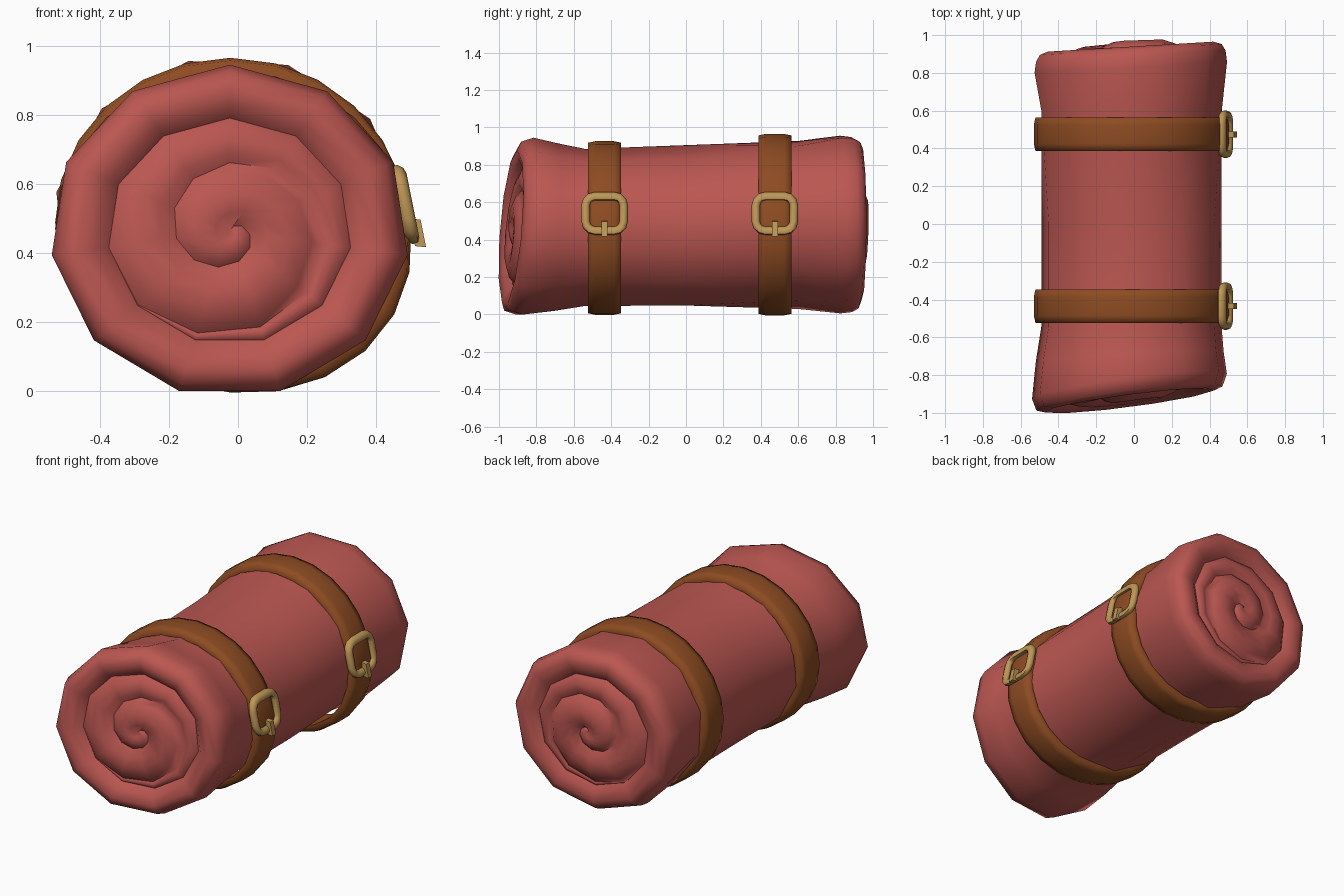
import bpy, bmesh, math
from mathutils import Vector

cube = bpy.data.objects.get("Cube")
if cube:
    bpy.data.objects.remove(cube)


def material(name, rgb):
    m = bpy.data.materials.new(name)
    m.use_nodes = True
    m.diffuse_color = (*rgb, 1)
    bsdf = next(n for n in m.node_tree.nodes if n.type == 'BSDF_PRINCIPLED')
    bsdf.inputs["Base Color"].default_value = (*rgb, 1)
    bsdf.inputs["Roughness"].default_value = 0.8
    return m


CLOTH = material("red cloth", (0.50, 0.095, 0.083))
LEATHER = material("brown leather", (0.27, 0.072, 0.016))
BRASS = material("brass", (0.52, 0.31, 0.095))


def finish(bm, name, mat, angle):
    bmesh.ops.remove_doubles(bm, verts=bm.verts, dist=0.0005)
    bmesh.ops.recalc_face_normals(bm, faces=bm.faces)
    me = bpy.data.meshes.new(name)
    bm.to_mesh(me)
    bm.free()
    me.materials.append(mat)
    ob = bpy.data.objects.new(name, me)
    bpy.context.collection.objects.link(ob)
    bpy.ops.object.select_all(action='DESELECT')
    ob.select_set(True)
    bpy.context.view_layer.objects.active = ob
    bpy.ops.object.shade_smooth_by_angle(angle=math.radians(angle))


def skin(bm, rows, closed_rows=False, closed_cols=False):
    """Quads between neighbouring rows of points."""
    vs = [[bm.verts.new(p) for p in row] for row in rows]
    n, m = len(vs), len(vs[0])
    for i in range(n if closed_rows else n - 1):
        for j in range(m if closed_cols else m - 1):
            a, b = vs[i], vs[(i + 1) % n]
            k = (j + 1) % m
            bm.faces.new((a[j], a[k], b[k], b[j]))


# Rolled blanket: one faceted loft with a coiled relief inside each end rim
SIDES = 11
TURNS = 1.65
CORE = 0.68


def ring_point(i, y, left, right, low, high, r=1.0):
    """Point on a section given by its left, right, bottom and top limits."""
    twist = math.radians(14) * min(1, max(0, y / 0.8))
    a = math.pi / 2 - math.tau * i / SIDES + twist
    x = (left + right) / 2 + r * (right - left) / 2 * math.cos(a)
    z = (low + high) / 2 + r * (high - low) / 2 * math.sin(a)
    if y < -0.6:                       # front end is cut at a slant
        y += min(1, (-0.6 - y) / 0.25) * (0.13 * x + 0.08 * (z - 0.47))
    elif y > 0.6:                      # back end leans the other way
        y += min(1, (y - 0.6) / 0.25) * 0.06 * x
    return Vector((x, y, z))


def end_cap(bm, base, centre, limits):
    """Spiral strip of cloth whose folds bulge outward between grooves."""
    out = math.copysign(1, base)
    fold = [(0, 0), (0.25, 0.03), (0.55, 0.042), (0.85, 0.025), (1, 0)]
    rows = []
    for t in range(-SIDES, math.ceil(SIDES * TURNS) + 1):
        r0 = min(1, max(0, t / SIDES / TURNS))
        r1 = min(1, max(0, (t / SIDES + 1) / TURNS))
        row = []
        for s, h in fold:
            r = r0 + (r1 - r0) * s
            y = base + (centre - base) * (1 - r) + out * h * (r1 - r0) * TURNS
            row.append(ring_point(t, y, *limits, r=r * CORE))
        rows.append(row)
    skin(bm, rows)


front = (-0.545, 0.497, -0.02, 0.945)
back = (-0.535, 0.495, 0.005, 0.97)
stations = [  # y, left, right, bottom, top, scale
    (-0.88, *front, CORE), (-0.915, *front, 0.75), (-0.932, *front, 0.86),
    (-0.915, *front, 0.955), (-0.85, *front, 1),
    (-0.70, -0.525, 0.48, 0.0, 0.915, 1), (-0.54, -0.495, 0.468, 0.028, 0.885, 1),
    (0.0, -0.495, 0.468, 0.03, 0.905, 1), (0.60, -0.505, 0.465, 0.027, 0.935, 1),
    (0.83, *back, 1), (0.89, *back, 0.985), (0.925, *back, 0.945),
    (0.94, *back, 0.86), (0.93, *back, 0.75), (0.905, *back, CORE)]
bm = bmesh.new()
skin(bm, [[ring_point(i, *st) for i in range(SIDES)] for st in stations], closed_cols=True)
end_cap(bm, -0.88, -0.91, front)
end_cap(bm, 0.905, 0.945, back)
finish(bm, "rolled_blanket", CLOTH, 70)


# Leather straps, hanging a little loose at the lower left
def strap(name, y0, cz, rz, rx=0.508, cx=-0.022, steps=24):
    section = [(-0.088, -0.045), (-0.088, -0.008), (-0.05, 0),
               (0.05, 0), (0.088, -0.008), (0.088, -0.045)]
    rows = []
    for i in range(steps):
        a = math.tau * i / steps
        slack = 0.045 * max(0, math.cos(a + math.pi / 4)) ** 3
        rows.append([(cx + (rx + slack + d) * math.cos(a), y0 + w,
                      cz + (rz + slack + d) * math.sin(a)) for w, d in section])
    bm = bmesh.new()
    skin(bm, rows, closed_rows=True, closed_cols=True)
    finish(bm, name, LEATHER, 85)


# Buckles: rounded rectangular frame with a short prong over the lower bar
def buckle(name, y0, cz=0.54):
    def tilt(u, v, lift):
        return Vector((0.484 - 0.2 * v + lift, y0 + u, cz + v - 0.1 * lift))

    hw, hh, cut, rad = 0.102, 0.092, 0.05, 0.023
    path = []
    for k, (sx, sz) in enumerate([(1, 1), (-1, 1), (-1, -1), (1, -1)]):
        for j in range(4):
            a = math.pi / 2 * (k + j / 3)
            path.append((sx * (hw - cut) + cut * math.cos(a),
                         sz * (hh - cut) + cut * math.sin(a), a))
    rows = []
    for u, v, a in path:
        row = []
        for q in range(8):
            b = math.tau * q / 8
            d = rad * math.cos(b)
            row.append(tilt(u + d * math.cos(a), v + d * math.sin(a), rad * math.sin(b)))
        rows.append(row)
    bm = bmesh.new()
    skin(bm, rows, closed_rows=True, closed_cols=True)
    finish(bm, name + "_frame", BRASS, 50)

    bm = bmesh.new()
    bmesh.ops.create_cube(bm, size=1)
    for v in bm.verts:
        v.co = tilt(v.co.x * 0.032, -0.08 + v.co.y * 0.08, 0.021 + v.co.z * 0.032)
    finish(bm, name + "_prong", BRASS, 30)


for label, y, cz, rz in (("front", -0.435, 0.47, 0.456), ("back", 0.475, 0.488, 0.477)):
    strap(label + "_strap", y, cz, rz)
    buckle(label + "_buckle", y)
